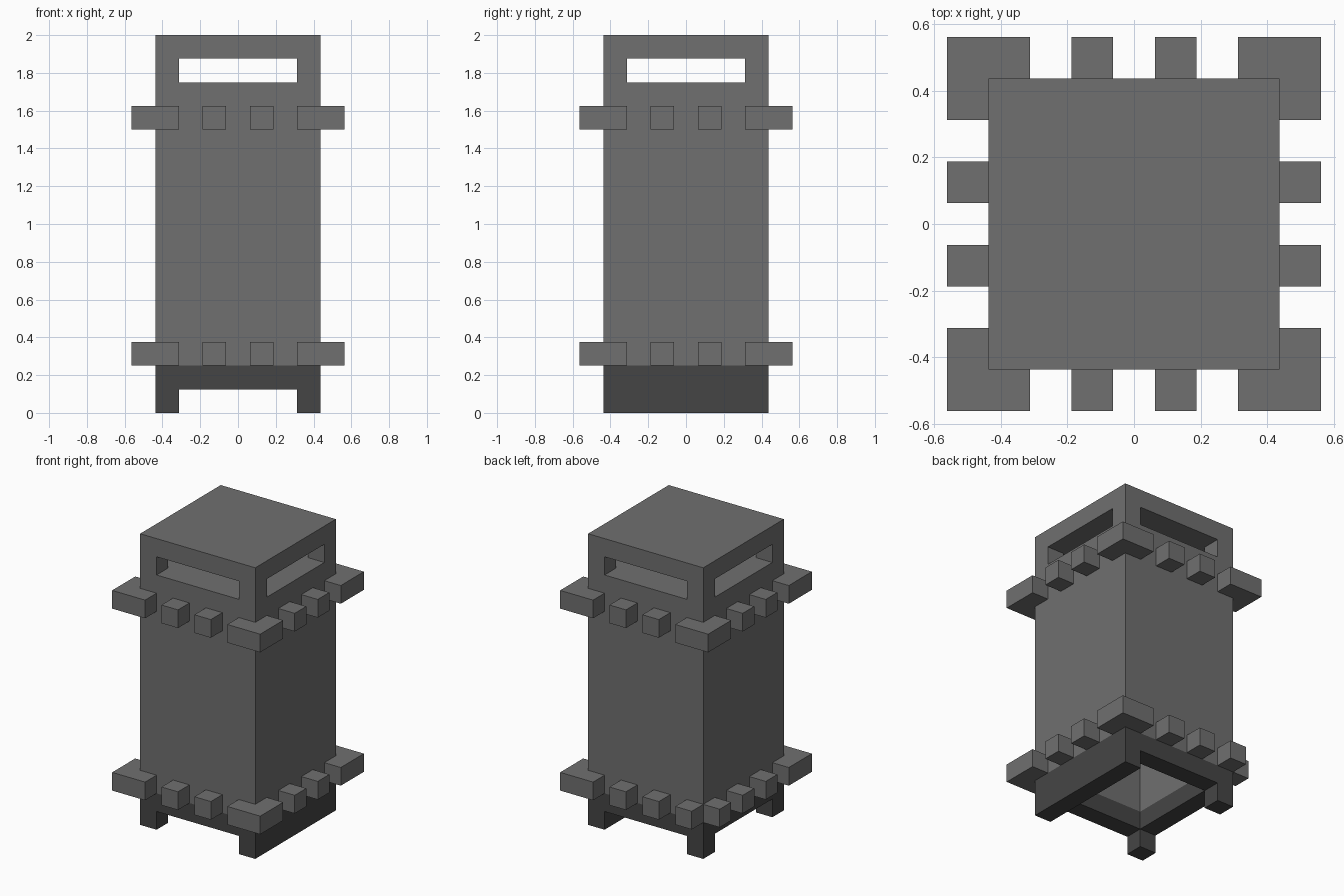
import bpy
import bmesh

cube = bpy.data.objects.get("Cube")
if cube:
    bpy.data.objects.remove(cube, do_unlink=True)

U = 0.125            # grid unit
OUT = 3.5 * U        # half width of the body
INN = 2.5 * U        # half width of the hollow
RIM = 4.5 * U        # half width over the studs


def material(name, value):
    m = bpy.data.materials.new(name)
    m.use_nodes = True
    colour = (value, value, value, 1)
    m.diffuse_color = colour
    bsdf = m.node_tree.nodes["Principled BSDF"]
    bsdf.inputs["Base Color"].default_value = colour
    bsdf.inputs["Roughness"].default_value = 0.8
    return m


GREY = material("mid grey", 0.16)
DARK = material("dark grey", 0.06)


def prism(name, outline, z0, z1, mat=None):
    """Extrude a flat outline from z0 up to z1."""
    bm = bmesh.new()
    face = bm.faces.new([bm.verts.new((x, y, z0)) for x, y in outline])
    ext = bmesh.ops.extrude_face_region(bm, geom=[face])
    top = [v for v in ext["geom"] if isinstance(v, bmesh.types.BMVert)]
    bmesh.ops.translate(bm, verts=top, vec=(0, 0, z1 - z0))
    bmesh.ops.recalc_face_normals(bm, faces=bm.faces)
    mesh = bpy.data.meshes.new(name)
    bm.to_mesh(mesh)
    bm.free()
    if mat:
        mesh.materials.append(mat)
    obj = bpy.data.objects.new(name, mesh)
    bpy.context.scene.collection.objects.link(obj)
    return obj


def box(name, x0, x1, y0, y1, z0, z1, mat=None):
    return prism(name, [(x0, y0), (x1, y0), (x1, y1), (x0, y1)], z0, z1, mat)


def cut(obj, *bounds):
    """Subtract a box and discard the cutter."""
    cutter = box("cutter", *bounds)
    cutter.hide_render = True
    mod = obj.modifiers.new("cut", "BOOLEAN")
    mod.operation = "DIFFERENCE"
    mod.solver = "EXACT"
    mod.object = cutter
    bpy.context.view_layer.objects.active = obj
    bpy.ops.object.modifier_apply(modifier=mod.name)
    bpy.data.objects.remove(cutter, do_unlink=True)


# Tall body: hollow below, viewing slots on all four sides near the top
body = box("body", -OUT, OUT, -OUT, OUT, 0.25, 2, GREY)
cut(body, -INN, INN, -INN, INN, 0, 1.625)
cut(body, -INN, INN, -1, 1, 1.75, 1.875)
cut(body, -1, 1, -INN, INN, 1.75, 1.875)

# Dark base: open ring with legs, one side (+x) closed to the ground
base = box("base", -OUT, OUT, -OUT, OUT, 0, 0.25, DARK)
cut(base, -INN, INN, -INN, INN, -1, 1)
cut(base, -INN, INN, -1, 1, -1, 0.125)
cut(base, -1, 0, -INN, INN, -1, 0.125)


# Two rings of studs
def stud(name, x, y, z):
    h = U / 2
    box(name, x - h, x + h, y - h, y + h, z, z + U, GREY)


for ring, z in (("lower", 0.25), ("upper", 1.5)):
    # Small studs, two per side
    for s in (-1, 1):
        for t in (-U, U):
            stud(ring + "_stud_y", t, s * 4 * U, z)
            stud(ring + "_stud_x", s * 4 * U, t, z)
    # Corner brackets; one lower corner is split into two studs
    for sx in (-1, 1):
        for sy in (-1, 1):
            if ring == "lower" and (sx, sy) == (-1, 1):
                stud("lower_split_stud_y", -3 * U, 4 * U, z)
                stud("lower_split_stud_x", -4 * U, 3 * U, z)
                continue
            shape = [(INN, OUT), (OUT, OUT), (OUT, INN),
                     (RIM, INN), (RIM, RIM), (INN, RIM)]
            prism(ring + "_corner_bracket",
                  [(sx * x, sy * y) for x, y in shape], z, z + U, GREY)
